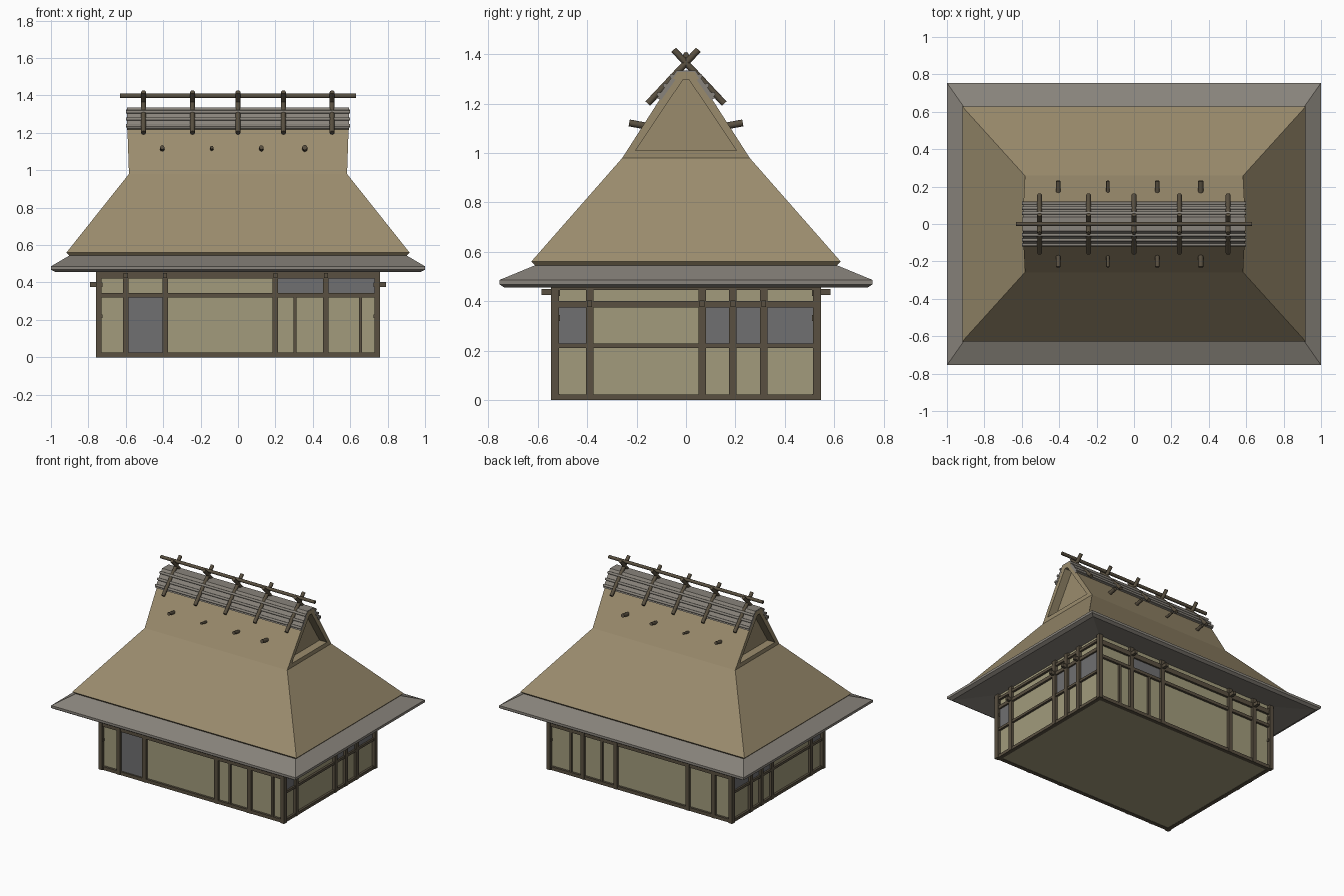
import bpy, bmesh
from mathutils import Vector, Matrix

if "Cube" in bpy.data.objects:
    bpy.data.objects.remove(bpy.data.objects["Cube"])


def material(name, rgb):
    m = bpy.data.materials.new(name)
    m.diffuse_color = (*rgb, 1)
    m.use_nodes = True
    m.node_tree.nodes["Principled BSDF"].inputs["Base Color"].default_value = m.diffuse_color
    return m


WOOD = material("dark_wood", (0.10, 0.08, 0.052))
THATCH = material("thatch", (0.33, 0.265, 0.155))
PLASTER = material("plaster", (0.36, 0.33, 0.20))
GREY = material("grey_panel", (0.16, 0.16, 0.165))
EAVE = material("eave_shingle", (0.25, 0.23, 0.20))


def finish(name, bm, mat, smooth=False):
    bmesh.ops.recalc_face_normals(bm, faces=bm.faces)
    me = bpy.data.meshes.new(name)
    bm.to_mesh(me)
    bm.free()
    me.materials.append(mat)
    ob = bpy.data.objects.new(name, me)
    bpy.context.collection.objects.link(ob)
    if smooth:
        bpy.context.view_layer.objects.active = ob
        ob.select_set(True)
        bpy.ops.object.shade_smooth_by_angle(angle=0.9)
        ob.select_set(False)
    return ob


def boxes(name, items, mat, matrix=Matrix()):
    # each item is x0, x1, y0, y1, z0, z1
    bm = bmesh.new()
    for x0, x1, y0, y1, z0, z1 in items:
        m = Matrix.Translation(((x0 + x1) / 2, (y0 + y1) / 2, (z0 + z1) / 2))
        m = matrix @ m @ Matrix.Diagonal((x1 - x0, y1 - y0, z1 - z0, 1))
        bmesh.ops.create_cube(bm, size=1, matrix=m)
    return finish(name, bm, mat)


def rods(name, items, mat, sides=8):
    # each item is start, end, radius
    bm = bmesh.new()
    for a, b, r in items:
        a, b = Vector(a), Vector(b)
        d = b - a
        m = Matrix.Translation((a + b) / 2) @ d.to_track_quat('Z', 'Y').to_matrix().to_4x4()
        bmesh.ops.create_cone(bm, cap_ends=True, segments=sides, radius1=r,
                              radius2=r, depth=d.length, matrix=m)
    return finish(name, bm, mat, True)


def ring_loft(bm, levels):
    # rectangular rings (half x, half y, z) joined from one to the next
    rings = [[bm.verts.new((sx * x, sy * y, z))
              for sx, sy in ((-1, -1), (1, -1), (1, 1), (-1, 1))] for x, y, z in levels]
    for a, b in zip(rings, rings[1:]):
        for i in range(4):
            j = (i + 1) % 4
            bm.faces.new((a[i], a[j], b[j], b[i]))
    return rings


# plaster core of the house
boxes("wall_core", [(-0.738, 0.738, -0.523, 0.523, 0.002, 0.51)], PLASTER)


# timber frame: u runs along the wall, v = 0 is the outer face, pointing to -v
def wall(name, half, matrix, posts, thin, rails, panels, thin_top):
    bars = [(u - 0.015, u + 0.015, 0.003, 0.035, 0, 0.5) for u in posts]
    bars += [(u - 0.008, u + 0.008, 0.008, 0.03, 0.02, thin_top) for u in thin]
    bars += [(-half, half, 0.006, 0.035, z0, z1) for z0, z1 in rails]
    boxes(name + "_frame", bars, WOOD, matrix)
    if panels:
        boxes(name + "_grey_panels",
              [(a, b, 0.018, 0.03, c, d) for a, b, c, d in panels], GREY, matrix)


FRONT_POSTS = (-0.6, -0.39, 0.2, 0.47)
SIDE_POSTS = (-0.39, 0.065, 0.19, 0.315)
LONG_RAILS = ((0, 0.025), (0.32, 0.343), (0.42, 0.455))
SIDE_RAILS = ((0, 0.022), (0.21, 0.228), (0.375, 0.4), (0.445, 0.465))
LONG_PANELS = [(0.21, 0.46, 0.34, 0.42), (0.48, 0.73, 0.34, 0.42)]
SIDE_PANELS = [(a, b, 0.225, 0.378) for a, b in
               ((-0.52, -0.4), (0.075, 0.18), (0.2, 0.305), (0.325, 0.52))]

wall("front_wall", 0.75, Matrix.Translation((0, -0.545, 0)), FRONT_POSTS,
     (0.305, 0.655), LONG_RAILS, LONG_PANELS + [(-0.59, -0.4, 0.02, 0.325)], 0.33)
wall("back_wall", 0.75, Matrix.Translation((0, 0.545, 0)) @ Matrix.Scale(-1, 4, (0, 1, 0)),
     FRONT_POSTS, (0.315, 0.57), LONG_RAILS, LONG_PANELS[:1], 0.33)
for side, label in ((1, "right_wall"), (-1, "left_wall")):
    m = Matrix(((0, -side, 0, side * 0.76), (1, 0, 0, 0), (0, 0, 1, 0), (0, 0, 0, 1)))
    wall(label, 0.54, m, SIDE_POSTS, (), SIDE_RAILS, SIDE_PANELS, 0)

# corner posts
boxes("corner_posts", [(sx * 0.745 - 0.015, sx * 0.745 + 0.015, sy * 0.53 - 0.016,
                        sy * 0.53 + 0.016, 0, 0.5) for sx in (-1, 1) for sy in (-1, 1)], WOOD)

# through beams whose ends stick out of the walls
boxes("beam_ends",
      [(-0.79, 0.79, y - 0.01, y + 0.01, 0.377, 0.403) for y in SIDE_POSTS]
      + [(x - 0.011, x + 0.011, -0.585, 0.585, 0.425, 0.45) for x in FRONT_POSTS], WOOD)

# lower eave skirt, with its underside rising to the walls
bm = bmesh.new()
ring_loft(bm, [(0.72, 0.50, 0.495), (0.975, 0.735, 0.455), (1.0, 0.755, 0.468),
               (1.0, 0.755, 0.486), (0.9, 0.612, 0.545), (0.72, 0.50, 0.545)])
finish("eave_skirt", bm, EAVE)

# thatch roof: hipped lower part, gabled upper part with recessed gable ends
bm = bmesh.new()
rings = ring_loft(bm, [(0.9, 0.61, 0.543), (0.917, 0.627, 0.56), (0.583, 0.258, 0.98),
                       (0.595, 0.035, 1.328)])
bm.faces.new(rings[0])
bm.faces.new(rings[-1])
bm.faces.ensure_lookup_table()
for f in [f for f in bm.faces if all(abs(v.co.x) < 0.6 for v in f.verts)
          and abs(sum(v.co.x for v in f.verts)) > 2]:
    s = 1 if f.verts[0].co.x > 0 else -1
    bmesh.ops.inset_individual(bm, faces=[f], thickness=0.02)
    for v in f.verts:
        low = v.co.z < 1.1
        v.co = (s * (0.584 if low else 0.594), (0.205 if low else 0.012) * (1 if v.co.y > 0 else -1),
                1.01 if low else 1.297)
    ext = bmesh.ops.extrude_discrete_faces(bm, faces=[f])
    for v in ext["faces"][0].verts:
        v.co.x -= s * 0.06
finish("thatch_roof", bm, THATCH)

# ridge cover sheet bent over the top
profile = [(-0.118, 1.222), (-0.038, 1.335), (0.038, 1.335), (0.118, 1.222), (0.1, 1.215),
           (0.03, 1.315), (-0.03, 1.315), (-0.1, 1.215)]
bm = bmesh.new()
ends = [[bm.verts.new((x, y, z)) for y, z in profile] for x in (-0.594, 0.594)]
for i in range(8):
    j = (i + 1) % 8
    bm.faces.new((ends[0][i], ends[0][j], ends[1][j], ends[1][i]))
for e in ends:
    for q in ((0, 1, 6, 7), (1, 2, 5, 6), (2, 3, 4, 5)):
        bm.faces.new([e[k] for k in q])
finish("ridge_cover", bm, EAVE)

# horizontal poles on the ridge cover, and the pole carried above it
rods("ridge_battens", [((-0.598, s * y, z), (0.598, s * y, z), 0.009) for s in (-1, 1)
                       for y, z in ((0.11, 1.238), (0.085, 1.274), (0.058, 1.312))], EAVE)
rods("ridge_pole", [((-0.63, 0, 1.397), (0.63, 0, 1.397), 0.012)], WOOD)

# crossed rafters over the ridge
rods("crossed_rafters", [((x, -s * 0.155, 1.2), (x, s * 0.05, 1.418), 0.013)
                         for x in (-0.505, -0.243, 0, 0.243, 0.503) for s in (-1, 1)], WOOD)

# pegs poking out of the thatch
rods("roof_pegs", [((x, s * 0.15, 1.107), (x, s * 0.23, 1.122), r) for s in (-1, 1)
                   for x, r in ((-0.405, 0.012), (-0.14, 0.009), (0.125, 0.012), (0.357, 0.014))], WOOD)
